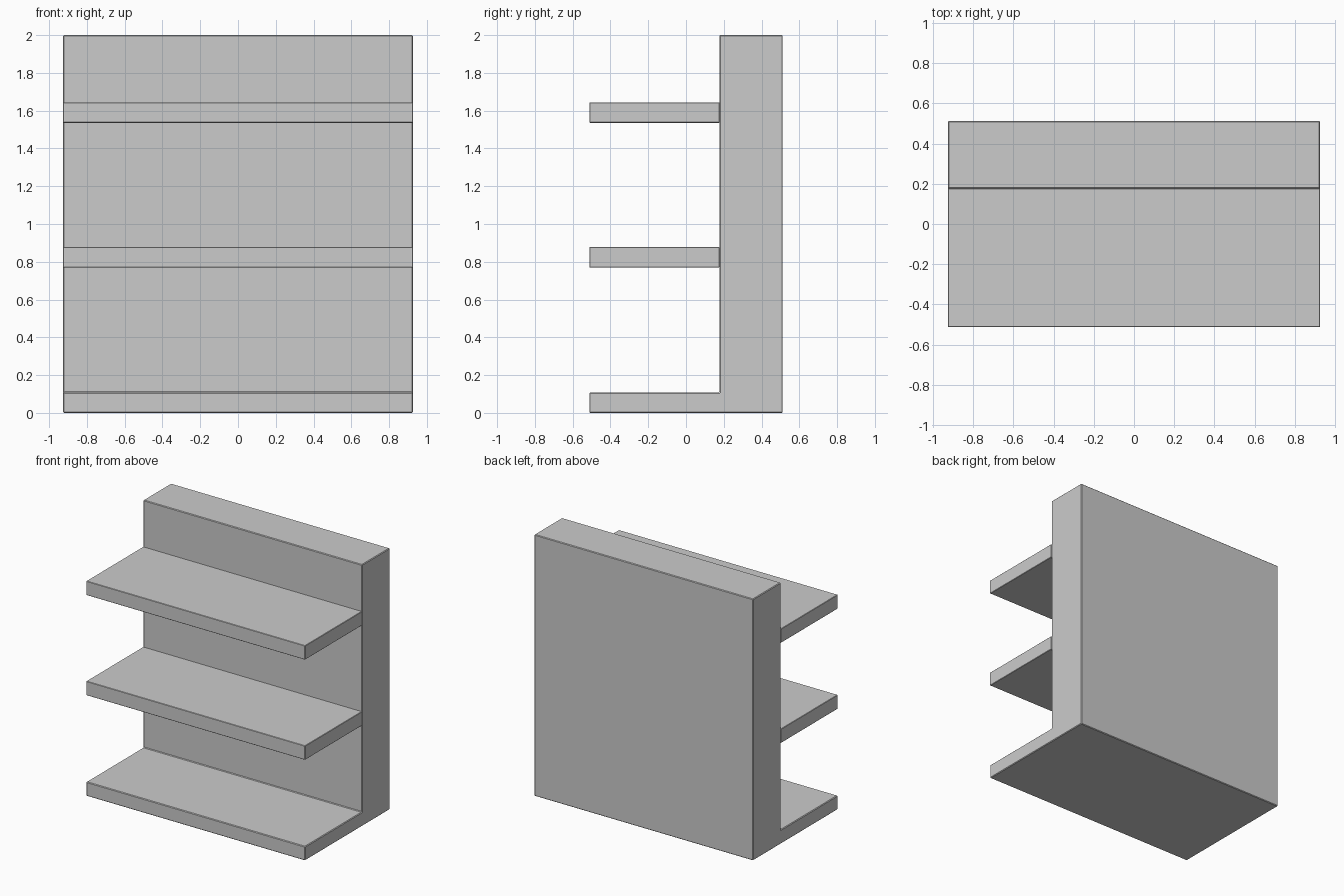
import bpy, bmesh

if "Cube" in bpy.data.objects:
    bpy.data.objects.remove(bpy.data.objects["Cube"])

HALF_W = 0.926     # half width along x
FRONT, BACK = -0.512, 0.512
PANEL_FRONT = 0.177
THICK = 0.108      # shelf thickness


def extrude_profile(name, profile, bevel):
    """Extrude a (y, z) profile across the full width, with a tiny edge bevel."""
    bm = bmesh.new()
    face = bm.faces.new([bm.verts.new((-HALF_W, y, z)) for y, z in profile])
    ext = bmesh.ops.extrude_face_region(bm, geom=[face])
    moved = [v for v in ext["geom"] if isinstance(v, bmesh.types.BMVert)]
    bmesh.ops.translate(bm, vec=(2 * HALF_W, 0, 0), verts=moved)
    bmesh.ops.recalc_face_normals(bm, faces=bm.faces)
    mesh = bpy.data.meshes.new(name)
    bm.to_mesh(mesh)
    bm.free()
    obj = bpy.data.objects.new(name, mesh)
    bpy.context.collection.objects.link(obj)
    mod = obj.modifiers.new("edge_bevel", "BEVEL")
    mod.width = bevel
    mod.segments = 1
    return obj


# Back panel and base shelf in one L-shaped body
extrude_profile("back_and_base", [
    (FRONT, 0), (BACK, 0), (BACK, 2), (PANEL_FRONT, 2),
    (PANEL_FRONT, THICK), (FRONT, THICK)], 0.005)

# Two upper shelves, butted against the back panel
for name, z in (("middle_shelf", 0.77), ("top_shelf", 1.536)):
    extrude_profile(name, [
        (FRONT, z), (PANEL_FRONT, z),
        (PANEL_FRONT, z + THICK), (FRONT, z + THICK)], 0.003)
